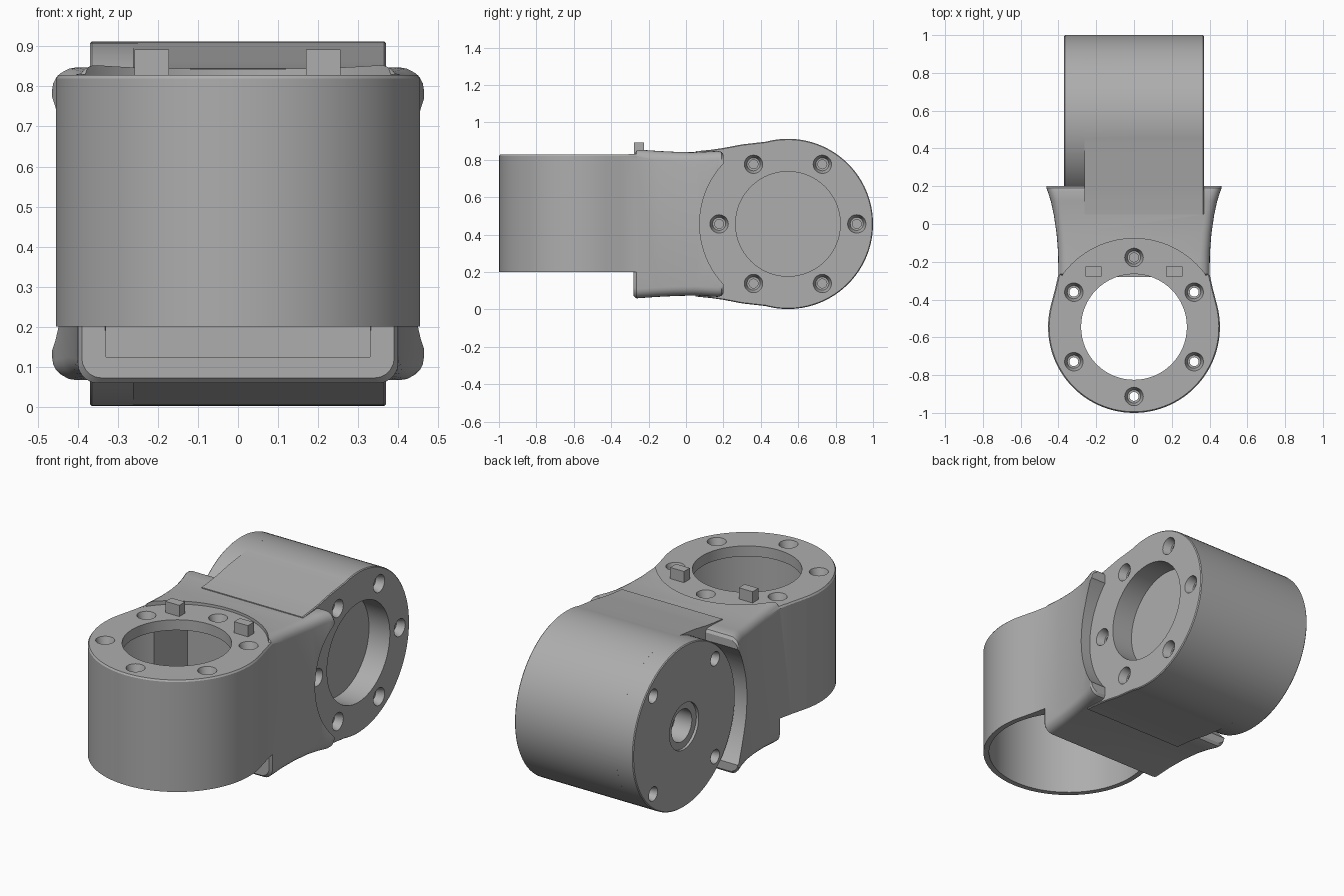
import bpy, bmesh, math
from mathutils import Vector

if "Cube" in bpy.data.objects:
    bpy.data.objects.remove(bpy.data.objects["Cube"])

FRONT = (0.0, -0.545)      # x, y of the upright housing
REAR = (0.545, 0.457)      # y, z of the sideways housing
R = 0.455
MID = 0.457

grey = bpy.data.materials.new("machined grey")
grey.use_nodes = True
grey.diffuse_color = (0.42, 0.42, 0.42, 1)
grey.node_tree.nodes["Principled BSDF"].inputs["Base Color"].default_value = grey.diffuse_color


def loft(name, rings):
    """Closed solid through matching rings of points."""
    bm = bmesh.new()
    loops = [[bm.verts.new(p) for p in ring] for ring in rings]
    for a, b in zip(loops, loops[1:]):
        for i in range(len(a)):
            j = (i + 1) % len(a)
            bm.faces.new((a[i], a[j], b[j], b[i]))
    bm.faces.new(loops[0][::-1])
    bm.faces.new(loops[-1])
    bmesh.ops.recalc_face_normals(bm, faces=bm.faces)
    mesh = bpy.data.meshes.new(name)
    bm.to_mesh(mesh)
    bm.free()
    mesh.materials.append(grey)
    obj = bpy.data.objects.new(name, mesh)
    bpy.context.collection.objects.link(obj)
    return obj


def prism(name, outline, centre, axis, levels):
    """Extrude an outline along x or z; levels are (position, scale)."""
    rings = []
    for c, s in levels:
        pts = [(centre[0] + a * s, centre[1] + b * s) for a, b in outline]
        rings.append([(a, b, c) if axis == "Z" else (c, a, b) for a, b in pts])
    return loft(name, rings)


def arc(r, start, end, n):
    angles = [math.radians(start + (end - start) * i / n) for i in range(n + 1)]
    return [(r * math.cos(t), r * math.sin(t)) for t in angles]


def cyl(centre, axis, r, lo, hi, taper=1.0, n=64):
    return prism("cutter", arc(r, 0, 360, n)[:-1], centre, axis, [(lo, 1), (hi, taper)])


def box(name, lo, hi):
    ring = [(lo[0], lo[1]), (hi[0], lo[1]), (hi[0], hi[1]), (lo[0], hi[1])]
    return prism(name, ring, (0, 0), "Z", [(lo[2], 1), (hi[2], 1)])


def combine(obj, tool, operation="DIFFERENCE"):
    """Apply a boolean and discard the tool."""
    mod = obj.modifiers.new("bool", "BOOLEAN")
    mod.operation, mod.object, mod.solver = operation, tool, "EXACT"
    graph = bpy.context.evaluated_depsgraph_get()
    mesh = bpy.data.meshes.new_from_object(obj.evaluated_get(graph))
    obj.modifiers.clear()
    obj.data = mesh
    bpy.data.objects.remove(tool)


def rounded_section(y, w, h, r=0.05):
    pts = []
    for k, (sx, sz) in enumerate(((1, 1), (-1, 1), (-1, -1), (1, -1))):
        for a, b in arc(r, 90 * k, 90 * k + 90, 5):
            pts.append((sx * (w - r) + a, y, MID + sz * (h - r) + b))
    return pts


# Flared connector between the two housings
stations = [(-0.28, 0.39, 0.385), (-0.265, 0.40, 0.398), (-0.15, 0.402, 0.39),
            (-0.05, 0.41, 0.385), (0.05, 0.425, 0.383), (0.12, 0.44, 0.387),
            (0.17, 0.456, 0.39), (0.19, 0.464, 0.385), (0.2, 0.464, 0.37)]
body = loft("joint_body", [rounded_section(*s) for s in stations])
combine(body, cyl(REAR, "X", 0.475, -0.7, -0.26, n=96))
combine(body, cyl(REAR, "X", 0.472, 0.37, 0.7, n=96))

# Sideways housing blended into the connector
blend = [(0.05, 0.388), (0.13, 0.396), (0.2, 0.406), (0.3, 0.425)]
top = [(y - REAR[0], h) for y, h in blend]
outline = arc(R, -105, 105, 60) + top[::-1] + [(a, -b) for a, b in top]
combine(body, prism("rear_housing", outline, REAR, "X", [(-0.262, 1), (0.365, 1), (0.37, 0.99)]), "UNION")

# Round end cap on the right side
combine(body, prism("end_cap", arc(R, 0, 360, 96)[:-1], REAR, "X",
                    [(-0.37, 0.99), (-0.365, 1), (-0.25, 1)]), "UNION")

# Upright housing
outline = arc(R, 165, 375, 60) + [(0.418, 0.2), (0.40, 0.28), (0.38, 0.33)]
outline += [(-0.38, 0.33), (-0.40, 0.28), (-0.418, 0.2)]
combine(body, prism("front_housing", outline, FRONT, "Z", [(0.2, 1), (0.82, 1), (0.83, 0.985)]), "UNION")

# Step around the top plate, open bore and connector cavity
combine(body, cyl(FRONT, "Z", 0.468, 0.829, 1.0, n=96))
combine(body, cyl(FRONT, "Z", 0.425, 0.19, 0.77, n=96))
combine(body, box("cutter", (-0.33, -0.32, 0.125), (0.33, 0.02, 0.765)))
combine(body, cyl(FRONT, "Z", 0.28, 0.7, 1.0))

# Round recess on the left face, stepped port on the right face
combine(body, cyl(REAR, "X", 0.28, 0.24, 0.5))
combine(body, cyl(REAR, "X", 0.13, -0.5, -0.355, n=40))
combine(body, cyl(REAR, "X", 0.09, -0.5, -0.25, n=40))


def screw_hole(centre, axis, face, sign, depth, seat=0.05):
    combine(body, cyl(centre, axis, seat, face + sign * 0.002, face - sign * 0.045, 0.7, 20))
    lo, hi = sorted((face, face - sign * depth))
    combine(body, cyl(centre, axis, 0.024, lo, hi, n=16))


# Countersunk screw holes
for a, b in arc(0.368, 30, 330, 5):
    screw_hole((FRONT[0] + a, FRONT[1] + b), "Z", 0.829, 1, 0.1)
for a, b in arc(0.368, 0, 300, 5):
    screw_hole((REAR[0] + a, REAR[1] + b), "X", 0.37, 1, 0.09)
for a, b in arc(0.39, 45, 315, 3):
    screw_hole((REAR[0] + a, REAR[1] + b), "X", -0.37, -1, 0.09, 0.04)

# Key tabs on the top plate
tabs = [box(name, (x - 0.043, -0.277, 0.82), (x + 0.043, -0.225, 0.892))
        for name, x in (("left_key_tab", 0.213), ("right_key_tab", -0.215))]

bpy.ops.object.select_all(action="DESELECT")
for obj in [body] + tabs:
    obj.select_set(True)
bpy.context.view_layer.objects.active = body
bpy.ops.object.shade_smooth_by_angle(angle=math.radians(30))
